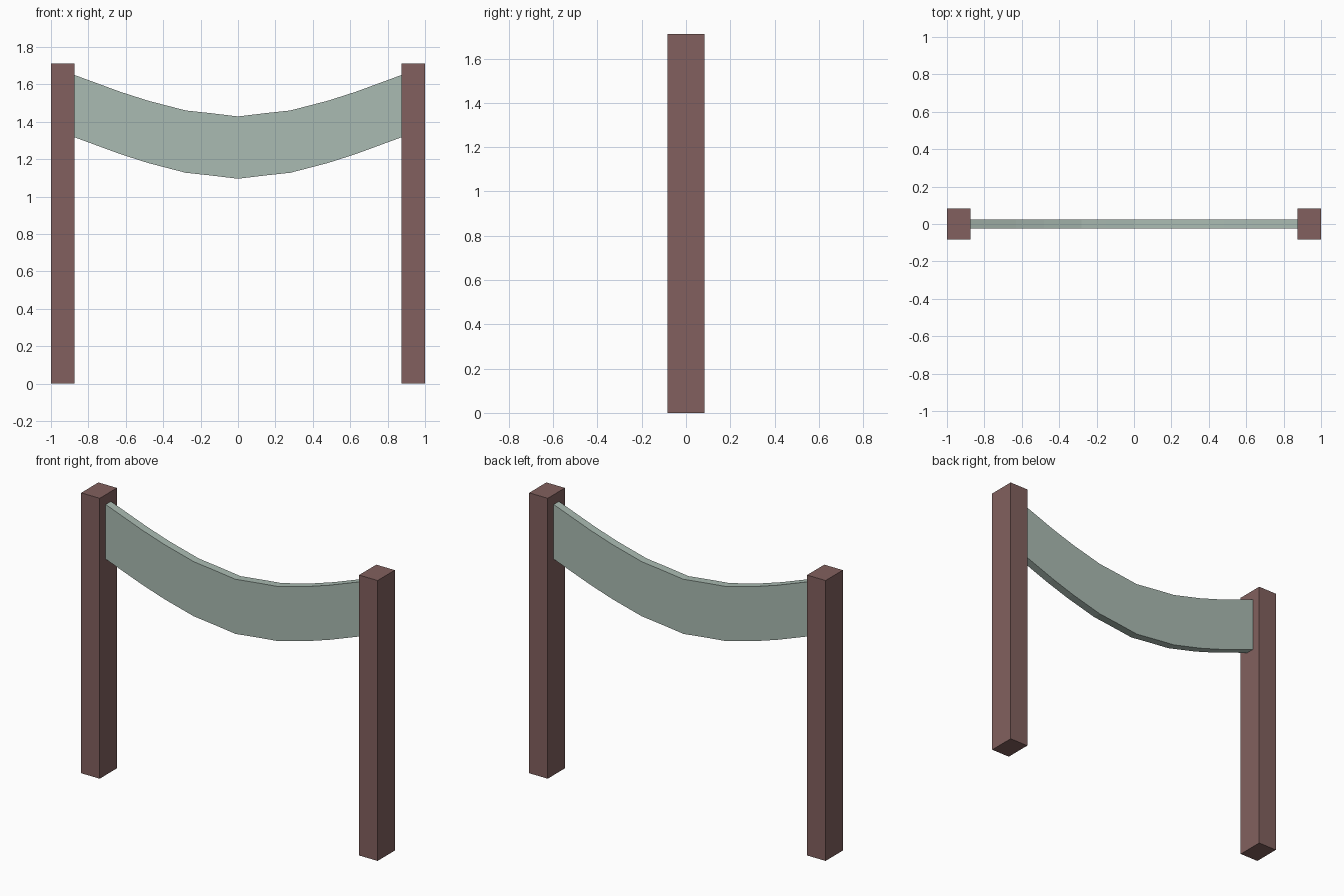
import bpy
import bmesh

if "Cube" in bpy.data.objects:
    bpy.data.objects.remove(bpy.data.objects["Cube"])


def material(name, color):
    m = bpy.data.materials.new(name)
    m.diffuse_color = (*color, 1.0)
    m.use_nodes = True
    m.node_tree.nodes["Principled BSDF"].inputs["Base Color"].default_value = m.diffuse_color
    return m


def add_object(name, bm, mat):
    bmesh.ops.recalc_face_normals(bm, faces=bm.faces)
    mesh = bpy.data.meshes.new(name)
    bm.to_mesh(mesh)
    bm.free()
    mesh.materials.append(mat)
    ob = bpy.data.objects.new(name, mesh)
    bpy.context.collection.objects.link(ob)
    return ob


wood = material("reddish brown wood", (0.223, 0.118, 0.112))
cloth = material("pale green cloth", (0.402, 0.497, 0.445))

POST_W, POST_D, POST_H = 0.125, 0.166, 1.71

# Two square posts
for side, label in ((-1, "left_post"), (1, "right_post")):
    bm = bmesh.new()
    bmesh.ops.create_cube(bm, size=1)
    bmesh.ops.scale(bm, vec=(POST_W, POST_D, POST_H), verts=bm.verts)
    bmesh.ops.translate(bm, vec=(side * (1 - POST_W / 2), 0, POST_H / 2), verts=bm.verts)
    add_object(label, bm, wood)

# Sagging banner: mirrored half profile of the top edge, swept down and back
half = [(0.875, 1.65), (0.63, 1.56), (0.48, 1.512), (0.28, 1.46), (0.15, 1.446)]
top = [(-x, z) for x, z in half] + [(0, 1.428)] + [(x, z) for x, z in reversed(half)]
BAND_H, HALF_T = 0.333, 0.025

bm = bmesh.new()
rings = [[bm.verts.new((x, y, z - drop)) for y, drop in
          ((-HALF_T, 0), (HALF_T, 0), (HALF_T, BAND_H), (-HALF_T, BAND_H))]
         for x, z in top]
for a, b in zip(rings, rings[1:]):
    for i in range(4):
        j = (i + 1) % 4
        bm.faces.new((a[i], a[j], b[j], b[i]))
bm.faces.new(rings[0])
bm.faces.new(rings[-1])
add_object("hanging_banner", bm, cloth)
